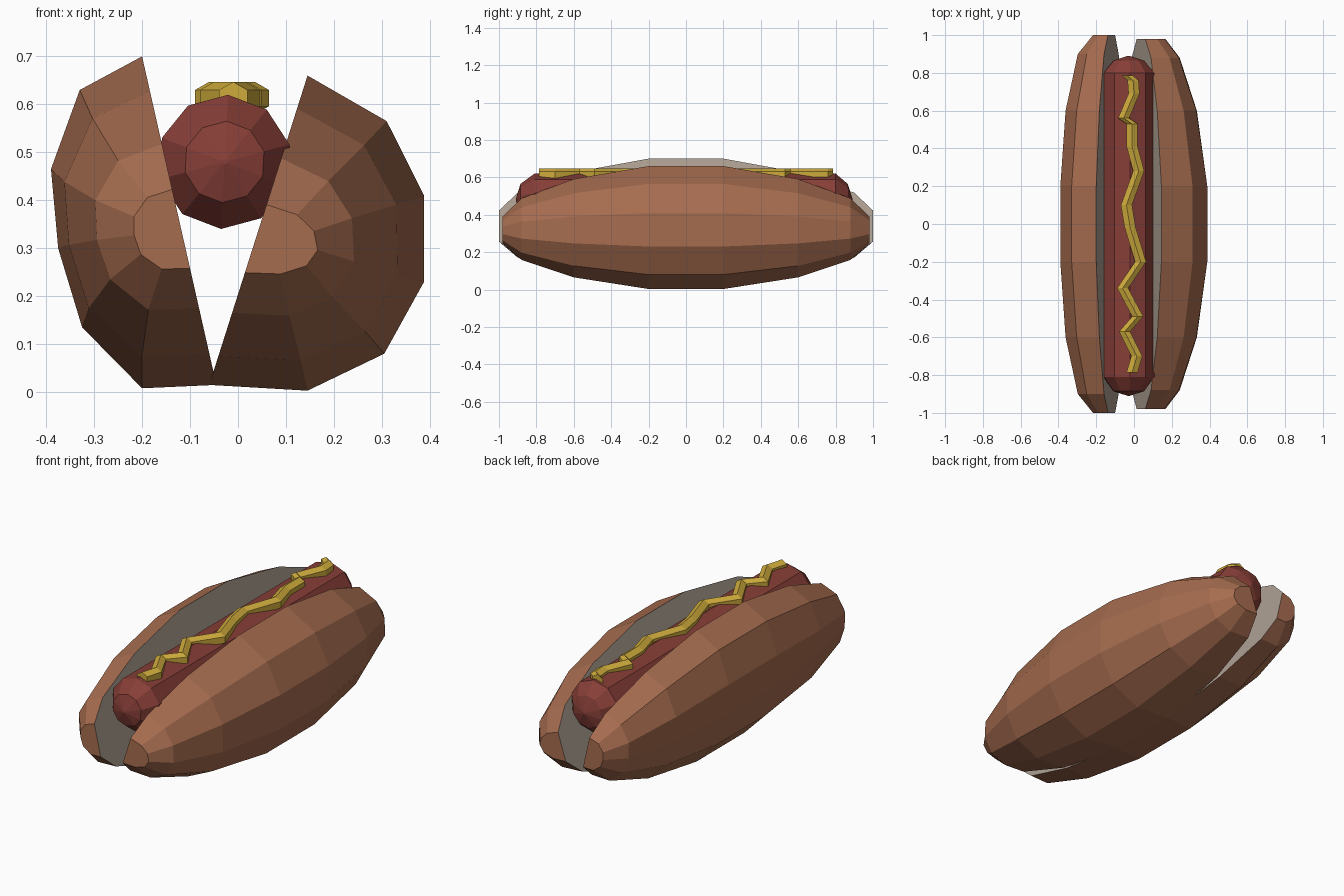
import bpy, bmesh, math

if "Cube" in bpy.data.objects:
    bpy.data.objects.remove(bpy.data.objects["Cube"])


def material(name, rgb):
    m = bpy.data.materials.new(name)
    m.diffuse_color = (*rgb, 1)
    m.use_nodes = True
    m.node_tree.nodes["Principled BSDF"].inputs["Base Color"].default_value = m.diffuse_color
    return m


CRUST = material("crust brown", (0.38, 0.15, 0.078))
CRUMB = material("crumb grey", (0.42, 0.35, 0.29))
MEAT = material("sausage red", (0.24, 0.048, 0.038))
MUSTARD = material("mustard yellow", (0.62, 0.41, 0.045))


def loft(name, rings, mats, inner_edge=None):
    """Skin a list of closed rings and cap both ends; one strip may use material 1."""
    bm = bmesh.new()
    loops = [[bm.verts.new(p) for p in ring] for ring in rings]
    n = len(loops[0])
    for a, b in zip(loops, loops[1:]):
        for i in range(n):
            j = (i + 1) % n
            f = bm.faces.new((a[i], a[j], b[j], b[i]))
            f.material_index = 1 if i == inner_edge else 0
    bm.faces.new(loops[0])
    bm.faces.new(loops[-1])
    bmesh.ops.recalc_face_normals(bm, faces=bm.faces)
    me = bpy.data.meshes.new(name)
    bm.to_mesh(me)
    bm.free()
    for m in mats:
        me.materials.append(m)
    ob = bpy.data.objects.new(name, me)
    bpy.context.collection.objects.link(ob)
    return ob


def bun_half(name, profile, zc, stations):
    """Middle profile shrunk towards the cut plane at each station (y, x scale, z scale)."""
    (xt, zt), (xb, zb) = profile[0], profile[-1]

    def cut(z):
        return xb + (xt - xb) * (z - zb) / (zt - zb)

    def ring(y, sx, sz):
        pts = []
        for x, z in profile:
            z2 = zc + (z - zc) * sz
            pts.append((cut(z2) + (x - cut(z)) * sx, y, z2))
        return pts

    rings = [ring(-y, sx, sz) for y, sx, sz in reversed(stations)]
    rings += [ring(y, sx, sz) for y, sx, sz in stations]
    return loft(name, rings, [CRUST, CRUMB], inner_edge=len(profile) - 1)


# Bun halves: rounded outside, flat cut inside
bun_half("left_bun",
         [(-0.20, 0.70), (-0.33, 0.63), (-0.39, 0.465), (-0.375, 0.30),
          (-0.325, 0.135), (-0.20, 0.008), (-0.045, 0.015)], 0.335,
         [(0.2, 1, 1), (0.6, 0.91, 0.8), (0.9, 0.68, 0.5), (1.0, 0.38, 0.24)])
bun_half("right_bun",
         [(0.145, 0.66), (0.31, 0.565), (0.388, 0.41), (0.388, 0.23),
          (0.305, 0.08), (0.145, 0.003), (-0.06, 0.015)], 0.315,
         [(0.2, 1, 1), (0.6, 0.84, 0.8), (0.88, 0.58, 0.5), (0.98, 0.36, 0.22)])


def circle(x, y, z, r, n, start):
    return [(x + r * math.cos(start + math.tau * i / n), y,
             z + r * math.sin(start + math.tau * i / n)) for i in range(n)]


# Sausage: ten-sided with domed ends
loft("sausage",
     [circle(-0.028, y, 0.48, r, 10, math.radians(87)) for y, r in
      [(-0.91, 0.005), (-0.885, 0.085), (-0.81, 0.14),
       (0.80, 0.14), (0.865, 0.085), (0.89, 0.005)]], [MEAT])

# Mustard: zigzag bead along the top
path = [(-0.035, 0.785), (-0.005, 0.76), (0.0, 0.69), (-0.055, 0.56), (-0.01, 0.53),
        (-0.01, 0.41), (0.025, 0.28), (-0.04, 0.10), (-0.02, -0.02), (0.035, -0.20),
        (-0.06, -0.34), (0.02, -0.49), (-0.05, -0.57), (0.015, -0.70), (-0.01, -0.785)]
loft("mustard", [circle(x, y, 0.613, 0.034, 6, math.pi / 2) for x, y in path], [MUSTARD])
